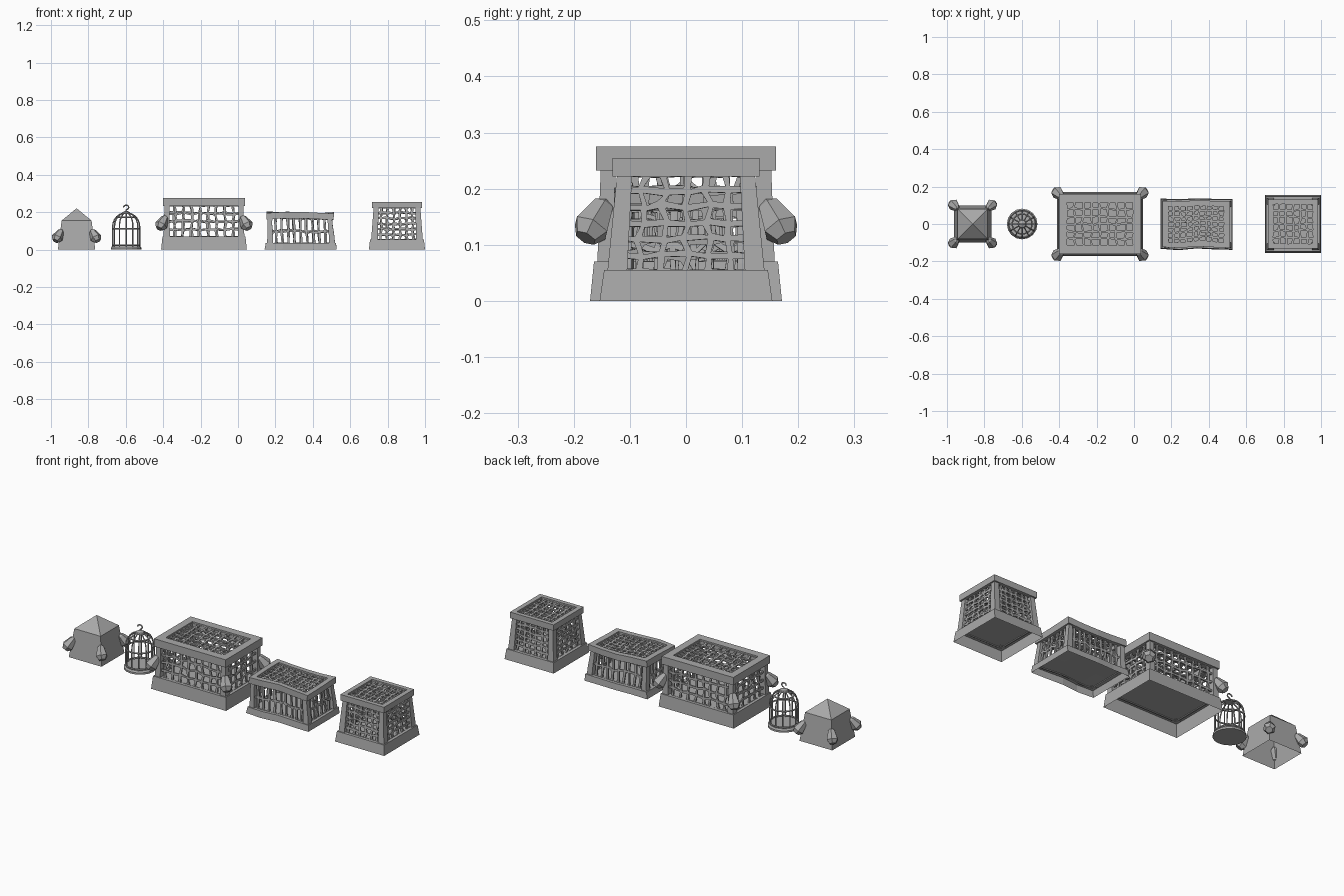
import bpy, bmesh, math, random
from mathutils import Vector, Matrix

random.seed(4)
if "Cube" in bpy.data.objects:
    bpy.data.objects.remove(bpy.data.objects["Cube"])

# One plain grey
grey = bpy.data.materials.new("plain grey")
COLOR = (0.4, 0.4, 0.4, 1)
grey.diffuse_color = COLOR
grey.use_nodes = True
grey.node_tree.nodes["Principled BSDF"].inputs["Base Color"].default_value = COLOR


def finish(name, bm, warp=None):
    """Turn a bmesh into an object, optionally bending it with a warp."""
    if warp:
        bmesh.ops.subdivide_edges(bm, edges=bm.edges[:], cuts=3, use_grid_fill=True)
        for v in bm.verts:
            v.co = warp(v.co)
    bmesh.ops.recalc_face_normals(bm, faces=bm.faces[:])
    mesh = bpy.data.meshes.new(name)
    bm.to_mesh(mesh)
    bm.free()
    mesh.materials.append(grey)
    obj = bpy.data.objects.new(name, mesh)
    bpy.context.collection.objects.link(obj)
    return obj


def loft(name, rings, cap_start=True, cap_end=True, closed=False, warp=None):
    """Skin a series of equal-length point rings."""
    bm = bmesh.new()
    loops = [[bm.verts.new(p) for p in ring] for ring in rings]
    pairs = list(zip(loops, loops[1:]))
    if closed:
        pairs.append((loops[-1], loops[0]))
    for a, b in pairs:
        for i in range(len(a)):
            j = (i + 1) % len(a)
            bm.faces.new((a[i], a[j], b[j], b[i]))
    if cap_start and not closed:
        bm.faces.new(loops[0])
    if cap_end and not closed:
        bm.faces.new(loops[-1])
    return finish(name, bm, warp)


def rect(cx, cy, hx, hy, z):
    return [Vector((cx + sx * hx, cy + sy * hy, z))
            for sx, sy in ((-1, -1), (1, -1), (1, 1), (-1, 1))]


def circle(cx, r, z, n):
    return [Vector((cx + r * math.cos(i * math.tau / n), r * math.sin(i * math.tau / n), z))
            for i in range(n)]


def tube(name, points, radius, cyclic=False):
    curve = bpy.data.curves.new(name, "CURVE")
    curve.dimensions = "3D"
    curve.bevel_depth = radius
    curve.bevel_resolution = 1
    spline = curve.splines.new("POLY")
    spline.points.add(len(points) - 1)
    for p, co in zip(spline.points, points):
        p.co = (*co, 1)
    spline.use_cyclic_u = cyclic
    curve.materials.append(grey)
    obj = bpy.data.objects.new(name, curve)
    bpy.context.collection.objects.link(obj)


def grate(name, corners, nu, nv, warp=None):
    """Hand-cut lattice: a jittered grid whose cells are each pierced by a hole."""
    a, b, c, d = corners
    bm = bmesh.new()

    def point(i, j):
        u, v = i / nu, j / nv
        if 0 < i < nu:
            u += random.uniform(-0.16, 0.16) / nu
        if 0 < j < nv:
            v += random.uniform(-0.16, 0.16) / nv
        return a.lerp(b, u).lerp(d.lerp(c, u), v)

    grid = [[bm.verts.new(point(i, j)) for j in range(nv + 1)] for i in range(nu + 1)]
    for i in range(nu):
        for j in range(nv):
            outer = [grid[i][j], grid[i + 1][j], grid[i + 1][j + 1], grid[i][j + 1]]
            p = [v.co for v in outer]
            mid = sum(p, Vector()) / 4
            eu = ((p[1] - p[0]) + (p[2] - p[3])) / 2
            ev = ((p[3] - p[0]) + (p[2] - p[1])) / 2
            bar = 0.0055
            inner = []
            for q, su, sv in zip(p, (1, -1, -1, 1), (1, 1, -1, -1)):
                k = bar * random.uniform(0.65, 1.35)
                m = bar * random.uniform(0.65, 1.35)
                inner.append(bm.verts.new(q + eu.normalized() * su * k + ev.normalized() * sv * m))
            for k in range(4):
                m = (k + 1) % 4
                bm.faces.new((outer[k], outer[m], inner[m], inner[k]))
    if warp:
        for v in bm.verts:
            v.co = warp(v.co)
    obj = finish(name, bm)
    solid = obj.modifiers.new("thickness", "SOLIDIFY")
    solid.thickness = 0.008
    solid.offset = 0


def hood(name, corner, out, size):
    """Six-sided flared knob leaning out from a corner."""
    axis = Vector((out[0], out[1], 0)).normalized()
    tilt = Matrix.Rotation(math.radians(-38), 3, Vector((0, 0, 1)).cross(axis))
    rings = []
    for r, z in ((0.006, 0.012), (0.02, 0), (0.034, -0.05), (0.02, -0.072)):
        rings.append([corner + tilt @ (p * size) for p in circle(0, r, z, 6)])
    loft(name, rings)


CORNERS = ((-1, -1), (1, -1), (1, 1), (-1, 1))


def cage(name, cx, base, ledge, zb, top, zt0, zt1, hole, post, cells, warp=None):
    """base, ledge, top, hole: half sizes; cells: columns in x, in y, rows."""
    nx, ny, nz = cells
    loft(name + "_base", [rect(cx, 0, *base, 0), rect(cx, 0, *ledge, zb)],
         cap_start=False, warp=warp)
    loft(name + "_top_frame",
         [rect(cx, 0, *top, zt0), rect(cx, 0, *top, zt1),
          rect(cx, 0, *hole, zt1), rect(cx, 0, *hole, zt0)], closed=True, warp=warp)
    lo = [h - 0.006 for h in ledge]
    hi = [h - 0.008 for h in top]
    # Tapered corner posts
    for n, (sx, sy) in enumerate(CORNERS):
        rings = []
        for half, w, z in ((lo, post * 1.3, zb - 0.002), (hi, post, zt0 + 0.002)):
            rings.append(rect(cx + sx * (half[0] - w / 2), sy * (half[1] - w / 2), w / 2, w / 2, z))
        loft(f"{name}_post_{n + 1}", rings, warp=warp)
    # Side lattices, set slightly behind the posts
    bottom = rect(cx, 0, lo[0] - 0.014, lo[1] - 0.014, zb - 0.004)
    upper = rect(cx, 0, hi[0] - 0.012, hi[1] - 0.012, zt0 + 0.004)
    for k, side in enumerate(("front", "left", "back", "right")):
        m = (k + 1) % 4
        grate(f"{name}_{side}_lattice", (bottom[k], bottom[m], upper[m], upper[k]),
              ny if k % 2 else nx, nz, warp)
    # Roof lattice
    grate(name + "_roof_lattice", rect(cx, 0, hole[0] + 0.003, hole[1] + 0.003, zt1 - 0.012),
          nx - 1, ny, warp)


# Covered cage with a pyramid roof, open underneath
TX = -0.863
loft("covered_cage", [rect(TX, 0, 0.1, 0.1, 0), rect(TX, 0, 0.08, 0.08, 0.155),
                      rect(TX, 0, 0.001, 0.001, 0.22)], cap_start=False)
for n, (sx, sy) in enumerate(CORNERS):
    hood(f"covered_cage_hood_{n + 1}", Vector((TX + sx * 0.084, sy * 0.084, 0.098)), (sx, sy), 0.92)

# Round bird cage
BX, BR = -0.598, 0.072
loft("bird_cage_base", [circle(BX, 0.082, 0, 16), circle(BX, 0.082, 0.01, 16),
                        circle(BX, 0.075, 0.018, 16)])
for n in range(12):
    t = n * math.tau / 12
    path = [(BR, 0.015), (BR, 0.125)]
    path += [(BR * math.cos(s), 0.125 + 0.072 * math.sin(s))
             for s in (math.radians(15 * k) for k in range(1, 6))]
    tube(f"bird_cage_bar_{n + 1}",
         [(BX + r * math.cos(t), r * math.sin(t), z) for r, z in path], 0.0035)
for n, (r, z) in enumerate(((BR, 0.024), (BR, 0.112), (0.053, 0.173))):
    tube(f"bird_cage_ring_{n + 1}", circle(BX, r, z, 24), 0.004, True)
loft("bird_cage_cap", [circle(BX, 0.025, 0.191, 12), circle(BX, 0.02, 0.2, 12),
                       circle(BX, 0.005, 0.207, 12)])
hook = [(BX, 0, 0.2), (BX, 0, 0.212)]
hook += [(BX + 0.014 * math.cos(a), 0, 0.226 + 0.012 * math.sin(a))
         for a in (math.radians(-60 + 30 * k) for k in range(9))]
tube("bird_cage_hook", hook, 0.0035)

# Large cage with corner hoods
cage("large_cage", -0.182, (0.229, 0.171), (0.222, 0.164), 0.07,
     (0.219, 0.16), 0.232, 0.275, (0.178, 0.116), 0.026, (9, 6, 4))
for n, (sx, sy) in enumerate(CORNERS):
    hood(f"large_cage_hood_{n + 1}",
         Vector((-0.182 + sx * 0.207, sy * 0.147, 0.17)), (sx, sy), 1.02)


# Crooked low cage
def crooked(p):
    x = p.x - 0.334
    return Vector((p.x + 0.003 * math.sin(p.z * 30),
                   p.y + 0.005 * math.sin(x * 24 + 1) * (1 if p.y < 0 else 0.4),
                   p.z - 0.02 * p.z / 0.2 * (0.25 + 0.25 * math.sin(x * 14 + p.y * 9))))


cage("crooked_cage", 0.334, (0.192, 0.135), (0.188, 0.131), 0.036,
     (0.18, 0.124), 0.168, 0.203, (0.15, 0.096), 0.024, (10, 7, 2), crooked)

# Small square cage
cage("square_cage", 0.85, (0.15, 0.154), (0.144, 0.146), 0.055,
     (0.133, 0.131), 0.222, 0.255, (0.107, 0.107), 0.027, (7, 6, 6))
